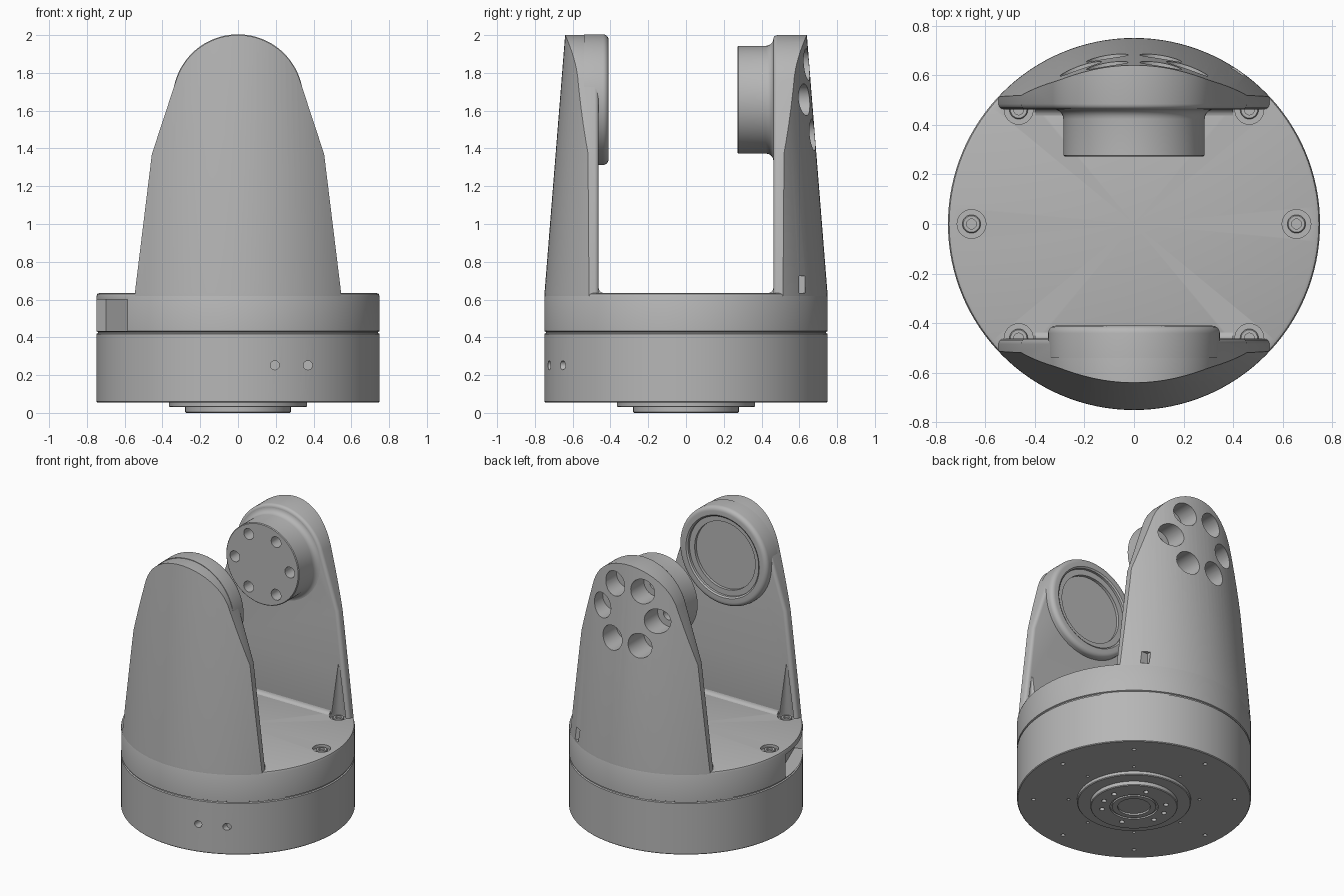
import bpy, bmesh
from math import radians, sin, cos, pi
from mathutils import Matrix, Vector

if "Cube" in bpy.data.objects:
    bpy.data.objects.remove(bpy.data.objects["Cube"])

grey = bpy.data.materials.new("machined_grey")
grey.use_nodes = True
grey.diffuse_color = (0.47, 0.47, 0.47, 1)
grey.node_tree.nodes["Principled BSDF"].inputs["Base Color"].default_value = (0.47, 0.47, 0.47, 1)

DECK = 0.635      # top of the turntable
AXIS = 1.658      # height of the tilt axis
ALONG_Y = Matrix.Translation((0, 0, AXIS)) @ Matrix.Rotation(-pi / 2, 4, 'X')


def finish(name, bm):
    bmesh.ops.recalc_face_normals(bm, faces=bm.faces)
    mesh = bpy.data.meshes.new(name)
    bm.to_mesh(mesh)
    bm.free()
    mesh.materials.append(grey)
    ob = bpy.data.objects.new(name, mesh)
    bpy.context.collection.objects.link(ob)
    return ob


def lathe(name, profile, matrix=Matrix(), steps=128):
    """Spin (radius, height) points about the local z axis."""
    bm = bmesh.new()
    vs = [bm.verts.new((r, 0, h)) for r, h in profile]
    es = [bm.edges.new(pair) for pair in zip(vs, vs[1:])]
    bmesh.ops.spin(bm, geom=vs + es, cent=(0, 0, 0), axis=(0, 0, 1),
                   angle=2 * pi, steps=steps)
    bmesh.ops.remove_doubles(bm, verts=bm.verts, dist=1e-5)
    bm.transform(matrix)
    return finish(name, bm)


def pegs(name, items, steps=24):
    """Cylinders or cones: (start, end, start radius, end radius)."""
    bm = bmesh.new()
    for a, b, r1, r2 in items:
        a, b = Vector(a), Vector(b)
        turn = (b - a).to_track_quat('Z', 'Y').to_matrix().to_4x4()
        bmesh.ops.create_cone(bm, cap_ends=True, segments=steps, radius1=r1, radius2=r2,
                              depth=(b - a).length,
                              matrix=Matrix.Translation((a + b) / 2) @ turn)
    return finish(name, bm)


def box(name, center, size, angle=0):
    bm = bmesh.new()
    bmesh.ops.create_cube(bm, size=1, matrix=Matrix.Rotation(angle, 4, 'Z')
                          @ Matrix.Translation(center) @ Matrix.Diagonal((*size, 1)))
    return finish(name, bm)


def prism(name, points, to_3d, shift, bevel=0):
    """Extrude a flat outline, rounding the rim of its first face."""
    bm = bmesh.new()
    face = bm.faces.new([bm.verts.new(to_3d(*p)) for p in points])
    rim = list(face.edges)
    new = bmesh.ops.extrude_face_region(bm, geom=[face], use_keep_orig=True)["geom"]
    bmesh.ops.translate(bm, vec=shift, verts=[g for g in new if isinstance(g, bmesh.types.BMVert)])
    bmesh.ops.recalc_face_normals(bm, faces=bm.faces)
    if bevel:
        bmesh.ops.bevel(bm, geom=rim, offset=bevel, segments=4, profile=0.5, affect='EDGES')
    return finish(name, bm)


def boolean(target, cutter, operation='DIFFERENCE'):
    mod = target.modifiers.new("cut", 'BOOLEAN')
    mod.operation, mod.solver, mod.object = operation, 'EXACT', cutter
    bpy.context.view_layer.objects.active = target
    bpy.ops.object.modifier_apply(modifier=mod.name)
    bpy.data.objects.remove(cutter)


def ring_points(radius, angles, z=0.0):
    return [Vector((radius * cos(radians(a)), radius * sin(radians(a)), z)) for a in angles]


# Turntable body: lower drum, parting groove, upper ring and mounting spigot
base = lathe("turntable_base", [
    (0, 0.012), (0.105, 0.012), (0.105, 0), (0.14, 0), (0.14, 0.012), (0.155, 0.012),
    (0.155, 0), (0.275, 0), (0.28, 0.005), (0.28, 0.03), (0.36, 0.03), (0.365, 0.035),
    (0.365, 0.055), (0.745, 0.055), (0.75, 0.06), (0.75, 0.418), (0.742, 0.422),
    (0.742, 0.429), (0.75, 0.433), (0.75, 0.617), (0.745, 0.63), (0.733, DECK), (0, DECK)])

screw_spots = [Vector((x, y, 0)) for x, y in [(-0.655, 0), (0.655, 0)]
               + [(sx * 0.465, sy * 0.46) for sx in (-1, 1) for sy in (-1, 1)]]
up = Vector((0, 0, 1))
boolean(base, pegs("counterbores", [(p + up * 0.612, p + up * 0.7, 0.058, 0.058)
                                    for p in screw_spots], 32))

# Underside bolt circles
eighths = [5 + 45 * i for i in range(8)]
spigot = [72 + 60 * i for i in range(6)] + [-18, 162]
under = [(p - up * 0.05, p + up * 0.1, 0.013, 0.013) for p in ring_points(0.645, eighths)]
under += [(p - up * 0.05, p + up * 0.08, 0.01, 0.01) for p in ring_points(0.42, eighths)]
under += [(p - up * 0.05, p + up * 0.04, 0.017, 0.017) for p in ring_points(0.207, spigot)]
boolean(base, pegs("bolt_holes", under, 16))

# Two front ports and the cable opening in the upper ring
boolean(base, pegs("ports", [((x, -0.8, 0.252), (x, -0.62, 0.252), 0.024, 0.024)
                             for x in (0.195, 0.37)]))
boolean(base, box("cable_opening", (0.76, 0, 0.516), (0.2, 0.46, 0.166), radians(201)))

# Screws sunk in the deck
for i, p in enumerate(screw_spots):
    lathe("deck_screw_%d" % (i + 1), [(0.037, 0.605), (0.037, 0.626), (0.033, 0.63),
          (0.02, 0.63), (0.02, 0.616), (0, 0.616)], Matrix.Translation(p), 24)

# Arm outline: two straight tapers and a round head
right_half = [(0.546, 0.6), (0.546, DECK), (0.456, 1.37)]
arch = [(0.344 * cos(radians(a)), 1.656 + 0.344 * sin(radians(a))) for a in range(17, 164, 2)]
outline = right_half + arch + [(-x, z) for x, z in reversed(right_half)]


def make_arm(name, side):
    inner = side * 0.462
    arm = prism(name, outline, lambda x, z: (x, inner, z), (0, side * 0.5, 0), 0.022)
    shell = lathe("shell", [(0, 0.6), (0.749, 0.6), (0.749, DECK), (0.632, 2.1), (0, 2.1)])
    boolean(arm, shell, 'INTERSECT')
    # tapered reliefs above the corner screws
    boolean(arm, pegs("reliefs", [((sx * 0.465, side * 0.46, 0.58),
                                   (sx * 0.465, side * 0.46, 1.0), 0.064, 0.004)
                                  for sx in (-1, 1)], 32))
    # small fillet between arm and deck
    r = 0.03
    cove = [(0, 0)] + [(r - r * sin(t * pi / 8), r - r * cos(t * pi / 8)) for t in range(5)]
    prism(name + "_fillet", cove,
          lambda d, h: (-0.4, inner - side * (d - 0.001), DECK + h - 0.001), (0.8, 0, 0))
    return arm


front_arm = make_arm("front_arm", -1)
back_arm = make_arm("back_arm", 1)
boolean(back_arm, box("slot", (0.43, 0.615, 0.68), (0.08, 0.032, 0.09)))

# Bearing ring on the inside of the front arm
round_rim = [(0.316 + 0.03 * cos(t * pi / 10), -0.44 + 0.03 * sin(t * pi / 10)) for t in range(6)]
lathe("bearing_ring", [(0, -0.54), (0.346, -0.54)] + round_rim
      + [(0.287, -0.41), (0.277, -0.418), (0.277, -0.435), (0.237, -0.435),
         (0.237, -0.455), (0, -0.455)], ALONG_Y)

# Drive boss on the inside of the back arm, flared where it meets the arm
flare = [(0.325 - 0.04 * sin(t * pi / 10), 0.423 + 0.04 * cos(t * pi / 10)) for t in range(6)]
boss = lathe("drive_boss", [(0, 0.48), (0.325, 0.48)] + flare
             + [(0.285, 0.277), (0.28, 0.272), (0, 0.272)], ALONG_Y)

# Six bolt holes through the boss, with wide access bores in the back of the arm
hexagon = [(0.215 * cos(i * pi / 3), 0.215 * sin(i * pi / 3) + AXIS) for i in range(6)]


def bores(y1, y2, r):
    return pegs("bores", [((x, y1, z), (x, y2, z), r, r) for x, z in hexagon], 32)


boolean(boss, bores(0.2, 0.6, 0.038))
boolean(back_arm, bores(0.4, 0.6, 0.038))
boolean(back_arm, bores(0.505, 0.9, 0.084))

# Smooth shading with crisp edges
for ob in bpy.context.collection.objects:
    if ob.type == 'MESH' and grey.name in ob.data.materials:
        bpy.ops.object.select_all(action='DESELECT')
        ob.select_set(True)
        bpy.context.view_layer.objects.active = ob
        bpy.ops.object.shade_smooth_by_angle(angle=radians(30))
